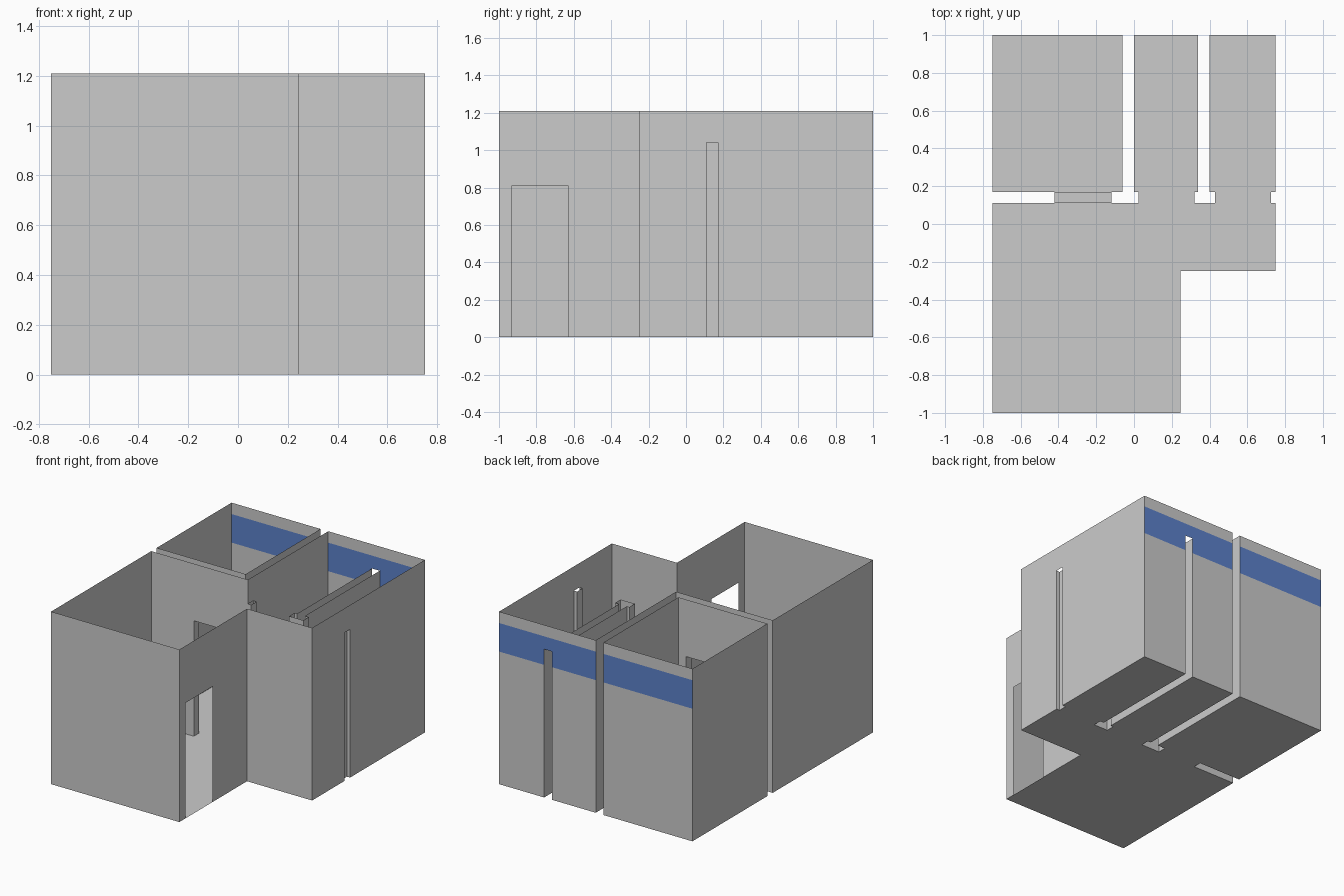
import bpy, bmesh

if "Cube" in bpy.data.objects:
    bpy.data.objects.remove(bpy.data.objects["Cube"])

# Heights
TOP, DOOR, LOW = 1.21, 0.81, 1.04
BAND0, BAND1 = 0.93, 1.13


def material(name, rgb):
    m = bpy.data.materials.new(name)
    m.diffuse_color = (*rgb, 1)
    m.use_nodes = True
    m.node_tree.nodes["Principled BSDF"].inputs["Base Color"].default_value = m.diffuse_color
    return m


GREY = material("wall_grey", (0.60, 0.60, 0.60))
BLUE = material("band_blue", (0.107, 0.223, 0.597))


def finish(name, bm):
    """Weld, paint the blue band by height on the back walls, and link."""
    bmesh.ops.remove_doubles(bm, verts=bm.verts, dist=1e-5)
    me = bpy.data.meshes.new(name)
    me.materials.append(GREY)
    if "back_wall" in name:
        me.materials.append(BLUE)
        for f in bm.faces:
            f.material_index = int(BAND0 < f.calc_center_median().z < BAND1)
    bm.to_mesh(me)
    bm.free()
    bpy.context.collection.objects.link(bpy.data.objects.new(name, me))


def walls(name, *strips):
    """Each strip is (plan path, height levels); the room lies right of the path."""
    bm = bmesh.new()
    for path, levels in strips:
        for (ax, ay), (bx, by) in zip(path, path[1:]):
            for z0, z1 in zip(levels, levels[1:]):
                corners = [(ax, ay, z0), (bx, by, z0), (bx, by, z1), (ax, ay, z1)]
                bm.faces.new([bm.verts.new(c) for c in corners])
    finish(name, bm)


def slab(name, outline, z):
    bm = bmesh.new()
    bm.faces.new([bm.verts.new((x, y, z)) for x, y in outline])
    finish(name, bm)


FULL, OVER, UNDER = (0, TOP), (DOOR, TOP), (0, DOOR)
PART, ABOVE = (0, LOW), (LOW, TOP)

# Floors (wall thicknesses stay open between the rooms)
slab("main_floor", [
    (-.75, -1), (.245, -1), (.245, -.25), (.75, -.25), (.75, .11), (.725, .11),
    (.725, .17), (.75, .17), (.75, 1), (.40, 1), (.40, .17), (.43, .17), (.43, .11),
    (.32, .11), (.32, .17), (.34, .17), (.34, 1), (0, 1), (0, .17), (.025, .17),
    (.025, .11), (-.75, .11)], 0)
slab("bedroom_floor", [(-.75, .17), (-.06, .17), (-.06, 1), (-.75, 1)], 0)
slab("doorway_floor", [(-.42, .11), (-.12, .11), (-.12, .17), (-.42, .17)], 0)

# Living room and hall, with entrance opening and inner door opening
walls("living_room_walls",
      ([(.75, .11), (.75, -.25), (.245, -.25), (.245, -.63)], FULL),
      ([(.245, -.63), (.245, -.93)], OVER),
      ([(.245, -.93), (.245, -1), (-.75, -1), (-.75, .11), (-.42, .11)], FULL),
      ([(-.42, .11), (-.12, .11)], OVER),
      ([(-.12, .11), (0, .11)], FULL))

# Back left bedroom
walls("bedroom_walls",
      ([(-.42, .17), (-.75, .17), (-.75, 1)], FULL),
      ([(-.06, 1), (-.06, .17), (-.12, .17)], FULL),
      ([(-.12, .17), (-.42, .17)], OVER))

# Doorway reveal between living room and bedroom
walls("doorway_jambs",
      ([(-.42, .11), (-.42, .17)], UNDER), ([(-.12, .17), (-.12, .11)], UNDER))
slab("doorway_lintel", [(-.42, .11), (-.42, .17), (-.12, .17), (-.12, .11)], DOOR)

# Side walls of the two small rooms, closed above the low stubs
walls("small_room_side_walls",
      ([(0, .17), (0, 1)], FULL), ([(0, .11), (0, .17)], ABOVE),
      ([(.75, 1), (.75, .17)], FULL), ([(.75, .17), (.75, .11)], ABOVE))

# Low open-topped partition and stubs
walls("partition",
      ([(.34, 1), (.34, .17), (.32, .17), (.32, .11), (.43, .11), (.43, .17),
        (.40, .17), (.40, 1)], PART))
walls("left_stub", ([(0, .11), (.025, .11), (.025, .17), (0, .17)], PART))
walls("right_stub", ([(.75, .17), (.725, .17), (.725, .11), (.75, .11)], PART))

# Back walls with the blue band; a slot remains behind the partition
BANDS = (0, BAND0, BAND1, TOP)
walls("bedroom_back_wall", ([(-.75, 1), (-.06, 1)], BANDS))
walls("small_room_back_wall",
      ([(0, 1), (.34, 1)], BANDS),
      ([(.34, 1), (.40, 1)], (LOW, BAND1, TOP)),
      ([(.40, 1), (.75, 1)], BANDS))
